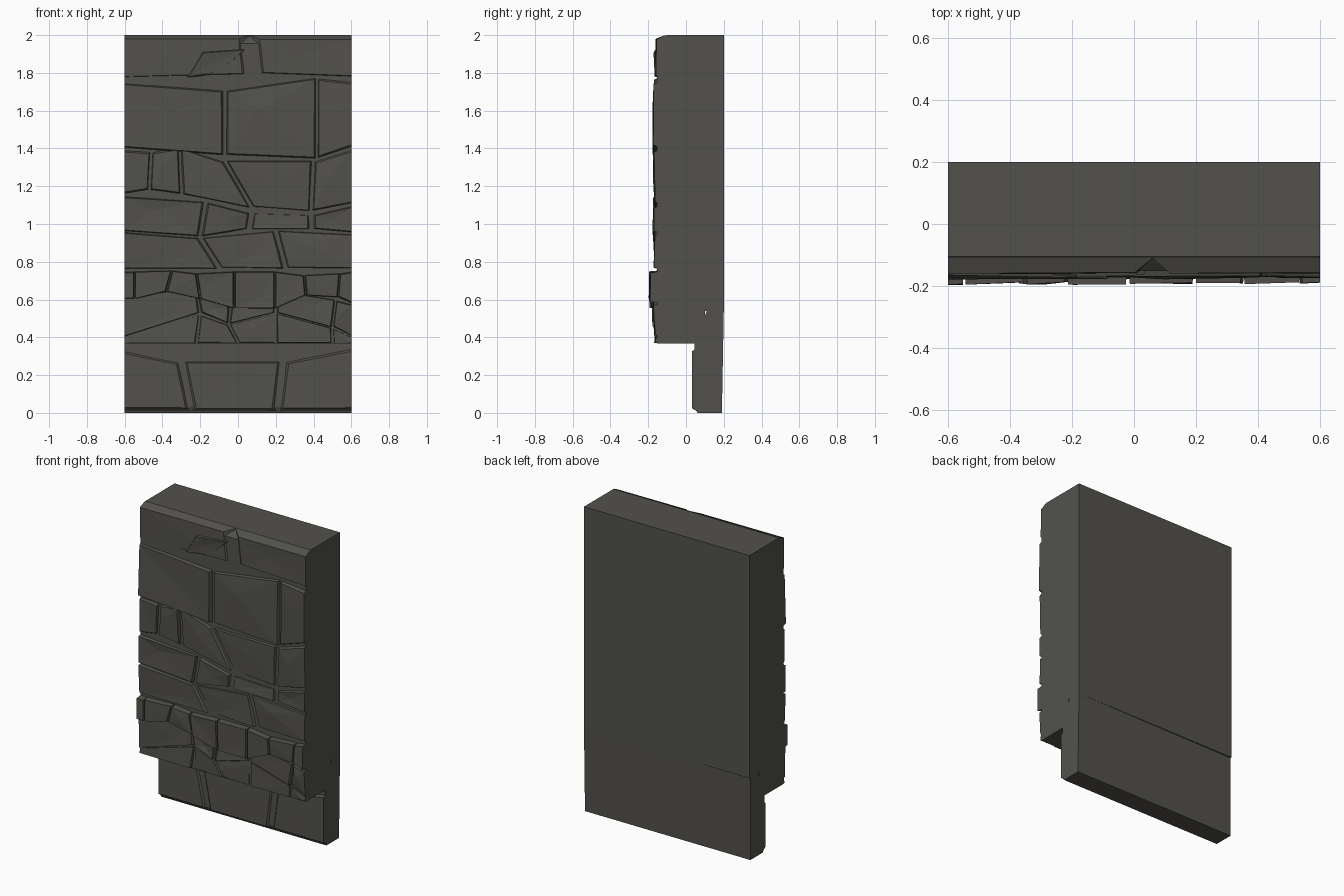
import bpy, bmesh, random
from mathutils import Vector

if "Cube" in bpy.data.objects:
    bpy.data.objects.remove(bpy.data.objects["Cube"])

random.seed(7)
HALF = 0.6

stone_mat = bpy.data.materials.new("dark grey stone")
stone_mat.diffuse_color = (0.085, 0.083, 0.073, 1)
stone_mat.use_nodes = True
stone_mat.node_tree.nodes["Principled BSDF"].inputs["Base Color"].default_value = stone_mat.diffuse_color


def finish(bm, name):
    bmesh.ops.recalc_face_normals(bm, faces=bm.faces)
    me = bpy.data.meshes.new(name)
    bm.to_mesh(me)
    bm.free()
    me.materials.append(stone_mat)
    ob = bpy.data.objects.new(name, me)
    bpy.context.collection.objects.link(ob)
    return ob


def extrude_profile(name, profile):
    """Side profile (y, z) run across the full width."""
    bm = bmesh.new()
    rings = [[bm.verts.new((x, y, z)) for y, z in profile] for x in (-HALF, HALF)]
    n = len(profile)
    for i in range(n):
        j = (i + 1) % n
        bm.faces.new((rings[0][i], rings[0][j], rings[1][j], rings[1][i]))
    for r in rings:
        bm.faces.new(r)
    return finish(bm, name)


def add_stone(bm, corners, back, front, inset, rough):
    """Rough hewn block: bevelled quad with an off-centre peak on its face."""
    c = sum((Vector(p) for p in corners), Vector((0, 0))) / 4
    outer, inner = [], []
    for p in corners:
        p = Vector(p)
        d = c - p
        q = p + d * min(0.3, inset / d.length)
        if abs(p.x) > HALF - 0.001:
            q.x = p.x                       # keep the panel sides flat
        outer.append(bm.verts.new((p.x, back, p.y)))
        inner.append(bm.verts.new((q.x, front + random.uniform(-rough, rough), q.y)))
    a, b = (Vector(corners[0]), Vector(corners[2]))
    peak = c + (b - a) * random.uniform(-0.18, 0.18)
    tip = bm.verts.new((peak.x, front + random.uniform(-rough, rough * 0.6), peak.y))
    bm.faces.new(outer)
    for i in range(4):
        j = (i + 1) % 4
        bm.faces.new((outer[i], outer[j], inner[j], inner[i]))
        bm.faces.new((inner[i], inner[j], tip))


def course(name, joints, back=-0.13, front=-0.165, inset=0.022, rough=0.009):
    """Row of stones between joints given as (x_top, z_top, x_bottom, z_bottom)."""
    bm = bmesh.new()
    for l, r in zip(joints, joints[1:]):
        add_stone(bm, [l[:2], r[:2], r[2:], l[2:]], back,
                  front + random.uniform(-0.004, 0.004), inset, rough)
    return finish(bm, name)


# Overhanging wall core, chamfered along the top front edge
extrude_profile("wall_core", [(0.2, 2), (-0.105, 2), (-0.152, 1.955), (-0.154, 0.368),
                              (0.1, 0.368), (0.1, 0.54), (0.2, 0.54)])

# Recessed plinth core, its back leaning slightly away on the left
plinth = extrude_profile("plinth_core", [(0.19, 0), (0.06, 0), (0.045, 0.03),
                                         (0.045, 0.37), (0.11, 0.54), (0.2, 0.54)])
for v in plinth.data.vertices:
    if v.co.x < 0 and v.co.z > 0.5 and v.co.y > 0.15:
        v.co.y = 0.191

# Large upper courses
course("top_course", [(-.6, 2, -.6, 1.76), (.06, 2, .08, 1.78), (.6, 2, .6, 1.76)],
       back=-0.11, front=-0.156, inset=0.06, rough=0.004)
course("top_chip", [(-.2, 1.92, -.28, 1.77), (.05, 1.93, -.08, 1.79)], front=-0.164)
course("upper_course", [(-.6, 1.75, -.6, 1.4), (-.07, 1.71, -.07, 1.36),
                        (.42, 1.78, .42, 1.34), (.6, 1.76, .6, 1.4)], front=-0.168)
course("middle_course", [(-.6, 1.4, -.6, 1.15), (-.46, 1.39, -.47, 1.17),
                         (-.31, 1.41, -.3, 1.15), (-.07, 1.34, .07, 1.08),
                         (.4, 1.34, .39, 1.06), (.6, 1.4, .6, 1.1)], front=-0.168)
course("lower_course", [(-.6, 1.15, -.6, .96), (-.17, 1.12, -.2, .93),
                        (.07, 1.06, .06, .97), (.39, 1.05, .39, .97),
                        (.6, 1.1, .6, .95)], front=-0.167)
course("course_above_band", [(-.6, .96, -.6, .76), (-.2, .93, -.1, .76),
                             (.2, .97, .25, .76), (.6, .95, .6, .76)])

# Projecting band of small squared stones
course("stone_band", [(-.6, .75, -.6, .6), (-.55, .75, -.55, .6), (-.35, .755, -.38, .64),
                      (-.22, .74, -.2, .6), (-.02, .75, -.02, .55), (.195, .75, .195, .55),
                      (.35, .73, .36, .62), (.54, .74, .53, .61), (.6, .75, .6, .58)],
       front=-0.19, inset=0.009, rough=0.005)

# Tilted stones below the band, and the lip of the overhang
course("tilted_course", [(-.6, .61, -.6, .4), (-.22, .67, -.2, .53), (-.04, .56, -.05, .47),
                         (.2, .65, .2, .53), (.52, .6, .5, .45), (.6, .58, .6, .4)],
       front=-0.174, inset=0.014)
course("overhang_lip", [(-.6, .4, -.6, .368), (-.2, .52, -.22, .368), (-.05, .47, 0, .368),
                        (.2, .53, .2, .368), (.5, .45, .5, .368), (.6, .4, .6, .368)],
       front=-0.162, inset=0.012, rough=0.005)

# Plinth stones
course("plinth_stones", [(-.6, .34, -.6, .005), (-.3, .28, -.25, .005),
                         (.24, .28, .21, .005), (.6, .35, .6, .005)],
       back=0.065, front=0.036, inset=0.035, rough=0.004)
